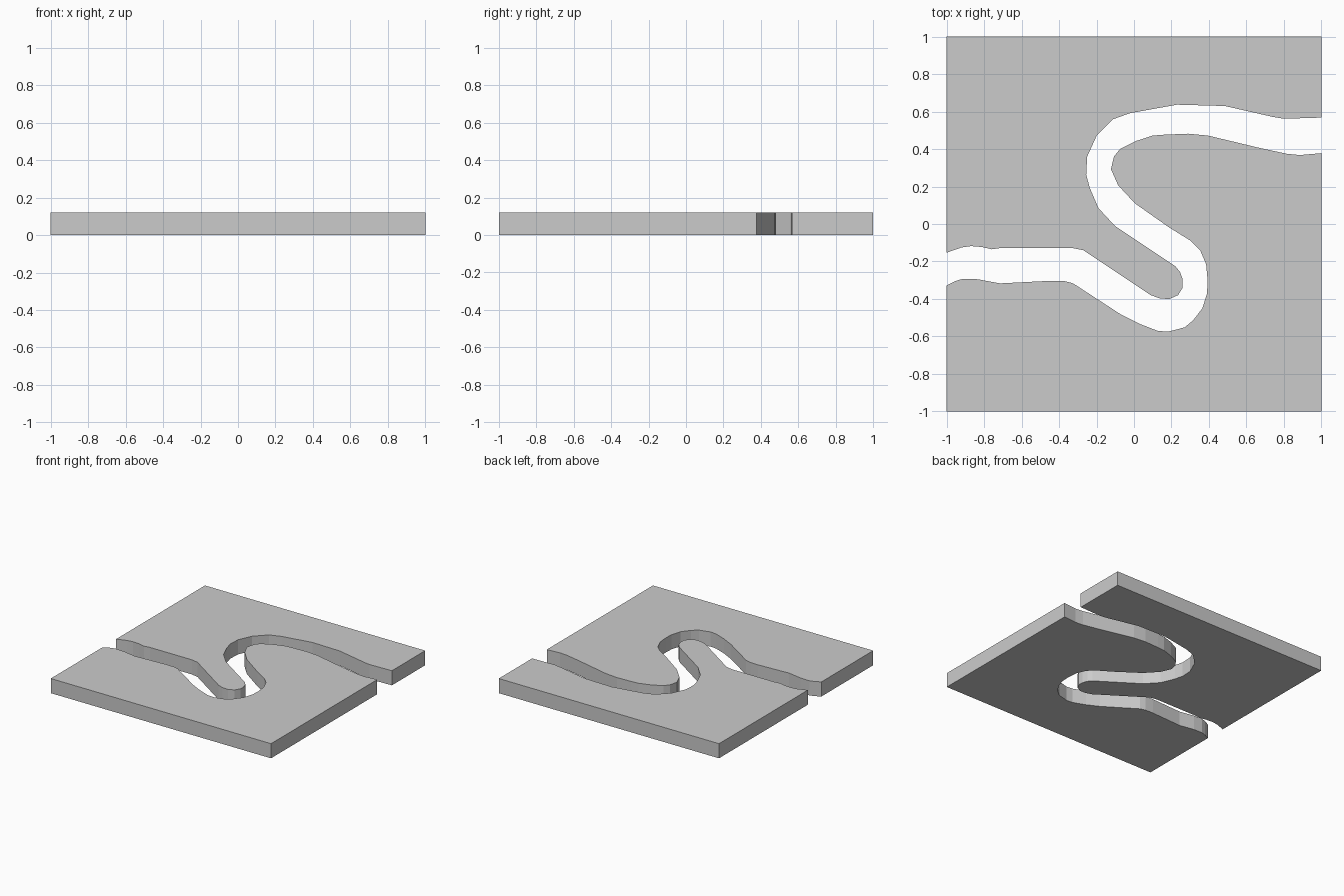
import bpy, bmesh

THICK = 0.12

# Winding edge of each bank, traced from left to right
UPPER_BANK = [
    (-1, -.153), (-.92, -.125), (-.87, -.118), (-.81, -.123), (-.76, -.135),
    (-.71, -.128), (-.33, -.128), (-.27, -.14), (.09, -.38), (.14, -.398),
    (.19, -.4), (.235, -.38), (.26, -.34), (.26, -.295), (.245, -.255),
    (.22, -.225), (-.10, -.012), (-.19, .085), (-.237, .195), (-.255, .265),
    (-.25, .36), (-.20, .47), (-.11, .56), (-.02, .592), (.23, .637),
    (.485, .63), (.74, .572), (.80, .562), (1, .568)]
LOWER_BANK = [
    (-1, -.328), (-.955, -.305), (-.915, -.293), (-.835, -.295), (-.715, -.317),
    (-.44, -.303), (-.37, -.305), (-.325, -.317), (-.07, -.483), (.027, -.532),
    (.125, -.57), (.18, -.575), (.27, -.552), (.315, -.515), (.365, -.45),
    (.39, -.37), (.393, -.30), (.385, -.215), (.353, -.14), (.30, -.088),
    (.19, -.02), (.005, .11), (-.085, .207), (-.123, .293), (-.107, .36),
    (-.075, .4), (.01, .443), (.10, .472), (.165, .477), (.29, .482),
    (.395, .472), (.675, .405), (.815, .375), (.885, .368), (1, .378)]


def slab(name, outline):
    """Extrude a flat outline up to the tile thickness."""
    bm = bmesh.new()
    face = bm.faces.new([bm.verts.new((x, y, 0)) for x, y in outline])
    out = bmesh.ops.extrude_face_region(bm, geom=[face], use_keep_orig=True)
    top = [v for v in out["geom"] if isinstance(v, bmesh.types.BMVert)]
    bmesh.ops.translate(bm, verts=top, vec=(0, 0, THICK))
    bmesh.ops.recalc_face_normals(bm, faces=bm.faces)
    bmesh.ops.triangulate(bm, faces=[f for f in bm.faces if len(f.verts) > 4])
    mesh = bpy.data.meshes.new(name)
    bm.to_mesh(mesh)
    bm.free()
    bpy.context.collection.objects.link(bpy.data.objects.new(name, mesh))


# Two halves of the square ground tile, with the open river channel between
slab("back_river_bank", UPPER_BANK + [(1, 1), (-1, 1)])
slab("front_river_bank", LOWER_BANK + [(1, -1), (-1, -1)])
